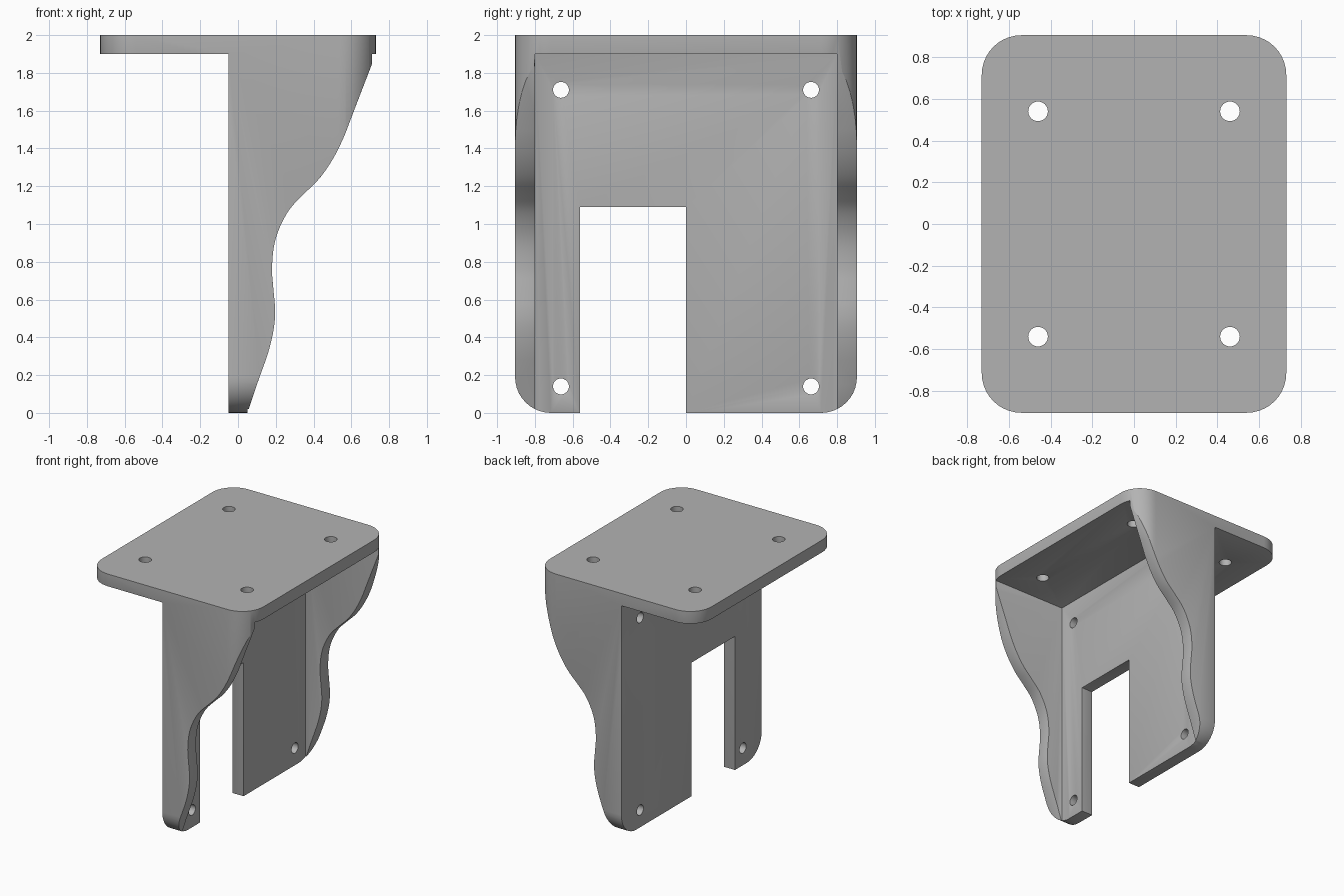
import bpy, bmesh, math
from mathutils import Vector

cube = bpy.data.objects.get("Cube")
if cube:
    bpy.data.objects.remove(cube)

grey = bpy.data.materials.new("plain grey")
grey.use_nodes = True
COLOUR = (0.45, 0.45, 0.45, 1)
grey.diffuse_color = COLOUR
grey.node_tree.nodes["Principled BSDF"].inputs["Base Color"].default_value = COLOUR

PLACE = {  # how a 2D outline plus depth maps into space
    "x": lambda a, b, d: Vector((d, a, b)),
    "y": lambda a, b, d: Vector((a, d, b)),
    "z": lambda a, b, d: Vector((a, b, d)),
}


def prism(name, axis, outline, lo, hi):
    bm = bmesh.new()
    ends = [[bm.verts.new(PLACE[axis](a, b, d)) for a, b in outline] for d in (lo, hi)]
    for ring in ends:
        bm.faces.new(ring)
    n = len(outline)
    for i in range(n):
        j = (i + 1) % n
        bm.faces.new((ends[0][i], ends[0][j], ends[1][j], ends[1][i]))
    bmesh.ops.recalc_face_normals(bm, faces=bm.faces)
    mesh = bpy.data.meshes.new(name)
    bm.to_mesh(mesh)
    bm.free()
    obj = bpy.data.objects.new(name, mesh)
    bpy.context.collection.objects.link(obj)
    return obj


def arc(cx, cy, r, start, sweep=90, steps=10):
    angles = [math.radians(start + sweep * i / steps) for i in range(steps + 1)]
    return [(cx + r * math.cos(t), cy + r * math.sin(t)) for t in angles]


def rect(a0, b0, a1, b1):
    return [(a0, b0), (a1, b0), (a1, b1), (a0, b1)]


def smooth_path(pts, steps=4):
    out = []
    for i in range(len(pts) - 1):
        p0, p1, p2, p3 = [Vector(pts[min(max(k, 0), len(pts) - 1)]) for k in range(i - 1, i + 3)]
        for s in range(steps):
            t = s / steps
            p = 0.5 * (2 * p1 + (p2 - p0) * t + (2 * p0 - 5 * p1 + 4 * p2 - p3) * t * t
                       + (3 * p1 - p0 - 3 * p2 + p3) * t ** 3)
            out.append(tuple(p))
    return out + [pts[-1]]


def combine(target, cutter, operation):
    mod = target.modifiers.new("cut", "BOOLEAN")
    mod.operation, mod.solver, mod.object = operation, "EXACT", cutter
    bpy.context.view_layer.objects.active = target
    bpy.ops.object.modifier_apply(modifier=mod.name)
    bpy.data.objects.remove(cutter)


W, D, H, T = 0.73, 0.905, 2.0, 0.1   # half width, half depth, height, thickness

# side silhouette: top plate, wall and wavy gusset
wave = smooth_path([(0.05, 0), (0.1, 0.15), (0.16, 0.32), (0.19, 0.45), (0.196, 0.55),
                    (0.187, 0.66), (0.18, 0.76), (0.19, 0.88), (0.22, 0.98), (0.275, 1.08),
                    (0.35, 1.16), (0.43, 1.24), (0.5, 1.34), (0.56, 1.46), (0.61, 1.59),
                    (0.66, 1.72), (W, 1.9)])
outline = [(-W, H), (-W, H - T), (-0.05, H - T), (-0.05, 0)] + wave + [(W, H)]
bracket = prism("mounting_bracket", "y", outline, -D, D)

# rounded plan and rounded lower corners
R = 0.19
plan = []
for sx, sy, start in ((1, 1, 0), (-1, 1, 90), (-1, -1, 180), (1, -1, 270)):
    plan += arc(sx * (W - R), sy * (D - R), R, start)
combine(bracket, prism("plan", "z", plan, -1, 3), "INTERSECT")
foot = arc(-D + R, R, R, 180) + arc(D - R, R, R, 270) + [(D, 3), (-D, 3)]
combine(bracket, prism("foot", "x", foot, -1, 1), "INTERSECT")

# pocket between the gussets, cable notch
combine(bracket, prism("pocket", "y", rect(0.05, -1, 1, H - T), -0.8, 0.8), "DIFFERENCE")
combine(bracket, prism("notch", "x", rect(-0.56, -1, 0, 1.09), -0.5, 0.5), "DIFFERENCE")

# screw holes
for s in (-1, 1):
    for x in (-0.46, 0.46):
        combine(bracket, prism("hole", "z", arc(x, s * 0.54, 0.047, 0, 348.75, 31), 1.8, 2.2), "DIFFERENCE")
    for z in (0.14, 1.71):
        combine(bracket, prism("hole", "x", arc(s * 0.662, z, 0.042, 0, 348.75, 31), -0.2, 0.2), "DIFFERENCE")

# soften every sharp edge below the flat top
bm = bmesh.new()
bm.from_mesh(bracket.data)
bmesh.ops.remove_doubles(bm, verts=bm.verts, dist=0.002)
bmesh.ops.dissolve_limit(bm, angle_limit=0.01, verts=bm.verts, edges=bm.edges)
weight = bm.edges.layers.float.new("bevel_weight_edge")
for e in bm.edges:
    low = min(v.co.z for v in e.verts) < H - 0.01
    if low and len(e.link_faces) == 2 and e.calc_face_angle() > math.radians(40):
        e[weight] = 1
bm.to_mesh(bracket.data)
bm.free()
bevel = bracket.modifiers.new("soft edges", "BEVEL")
bevel.limit_method = "WEIGHT"
bevel.width, bevel.segments = 0.015, 3

bracket.data.materials.clear()
bracket.data.materials.append(grey)
bracket.select_set(True)
bpy.context.view_layer.objects.active = bracket
bpy.ops.object.modifier_apply(modifier=bevel.name)
bpy.ops.object.shade_smooth_by_angle(angle=math.radians(35))
